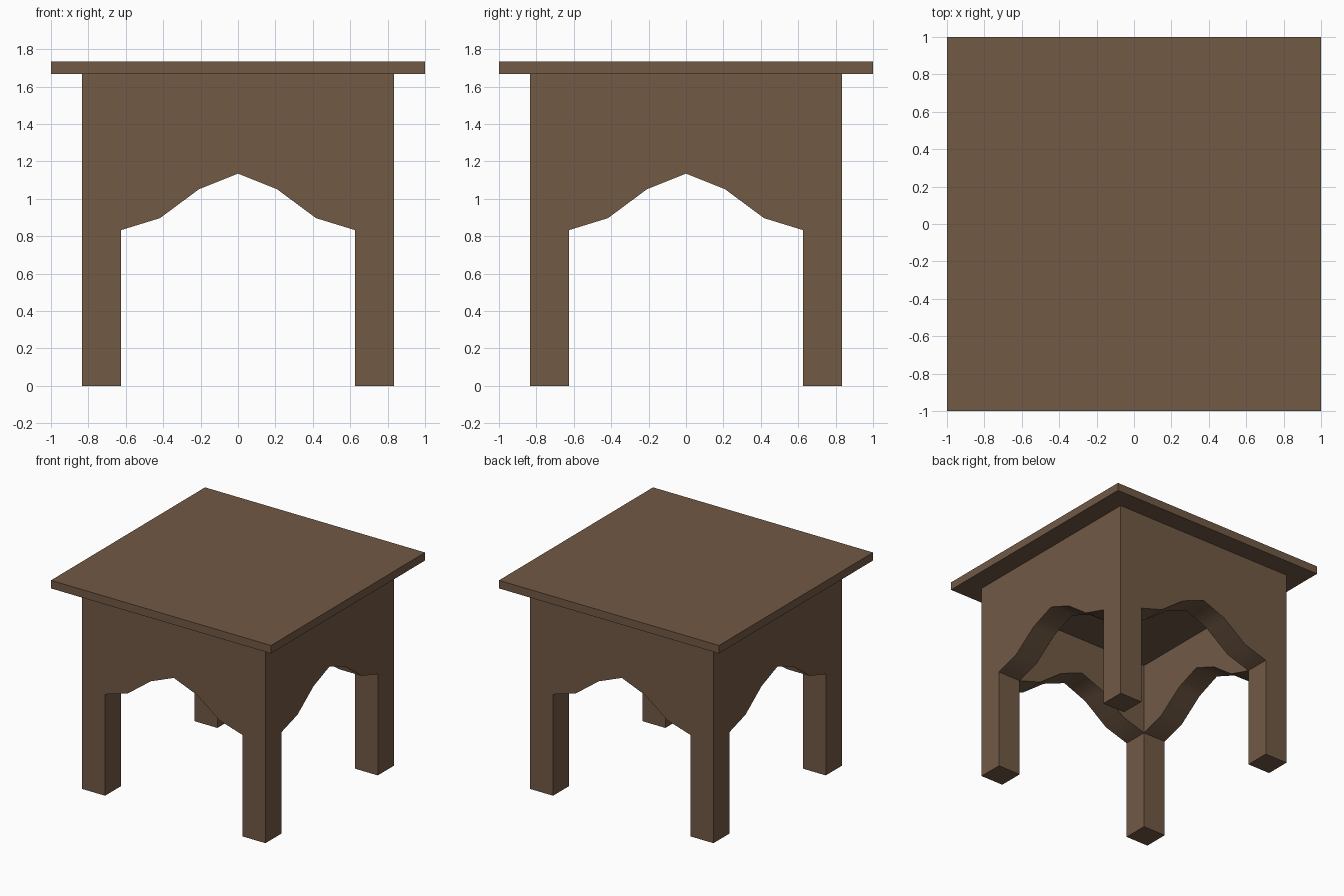
import bpy, bmesh, math
from mathutils import Matrix, Vector

if "Cube" in bpy.data.objects:
    bpy.data.objects.remove(bpy.data.objects["Cube"])

O, I = 0.833, 0.625          # outer and inner half widths of the frame
H, CEIL, TOP = 1.667, 1.43, 1.733

wood = bpy.data.materials.new("brown wood")
wood.diffuse_color = (0.165, 0.1, 0.06, 1)
wood.use_nodes = True
wood.node_tree.nodes["Principled BSDF"].inputs["Base Color"].default_value = wood.diffuse_color


def finish(bm, name):
    bmesh.ops.remove_doubles(bm, verts=bm.verts, dist=1e-4)
    bmesh.ops.recalc_face_normals(bm, faces=bm.faces)
    me = bpy.data.meshes.new(name)
    bm.to_mesh(me)
    bm.free()
    me.materials.append(wood)
    ob = bpy.data.objects.new(name, me)
    bpy.context.collection.objects.link(ob)
    return ob


# Carved frame: one arched side with its half legs, turned four times
half = [(-I, 0.833), (-0.417, 0.897), (-0.208, 1.052)]
arch = half + [(0, 1.135)] + [(-x, z) for x, z in reversed(half)]
opening = [(-I, 0)] + arch + [(I, 0)]
outer = [(-O, 0)] + opening + [(O, 0), (O, H), (-O, H)]
inner = arch + [(I, CEIL), (-I, CEIL)]

bm = bmesh.new()


def face(points, rot=Matrix.Identity(3)):
    return bm.faces.new([bm.verts.new(rot @ Vector(p)) for p in points])


for k in range(4):
    r = Matrix.Rotation(k * math.pi / 2, 3, 'Z')
    face([(x, -O, z) for x, z in outer], r)
    face([(x, -I, z) for x, z in inner], r)
    for i, ((xa, za), (xb, zb)) in enumerate(zip(opening, opening[1:])):
        f = face([(xa, -O, za), (xb, -O, zb), (xb, -I, zb), (xa, -I, za)], r)
        f.smooth = 0 < i < len(opening) - 2      # curved underside
    face([(-O, -O, 0), (-I, -O, 0), (-I, -I, 0), (-O, -I, 0)], r)  # foot
for s, z in ((I, CEIL), (O, H)):                 # inner ceiling and upper cap
    face([(-s, -s, z), (s, -s, z), (s, s, z), (-s, s, z)])
frame = finish(bm, "arched_frame_with_legs")
for e in frame.data.edges:                       # crisp rims beside the arch
    a, b = (frame.data.vertices[v].co for v in e.vertices)
    across = abs(a.z - b.z) < 1e-4 and abs((a - b).length - (O - I)) < 1e-3
    e.use_edge_sharp = not (across and a.z > 0.84)

# Table top
bm = bmesh.new()
bmesh.ops.create_cube(bm, size=1, matrix=Matrix.Translation((0, 0, (H + TOP) / 2))
                      @ Matrix.Diagonal((2, 2, TOP - H, 1)))
finish(bm, "table_top")
